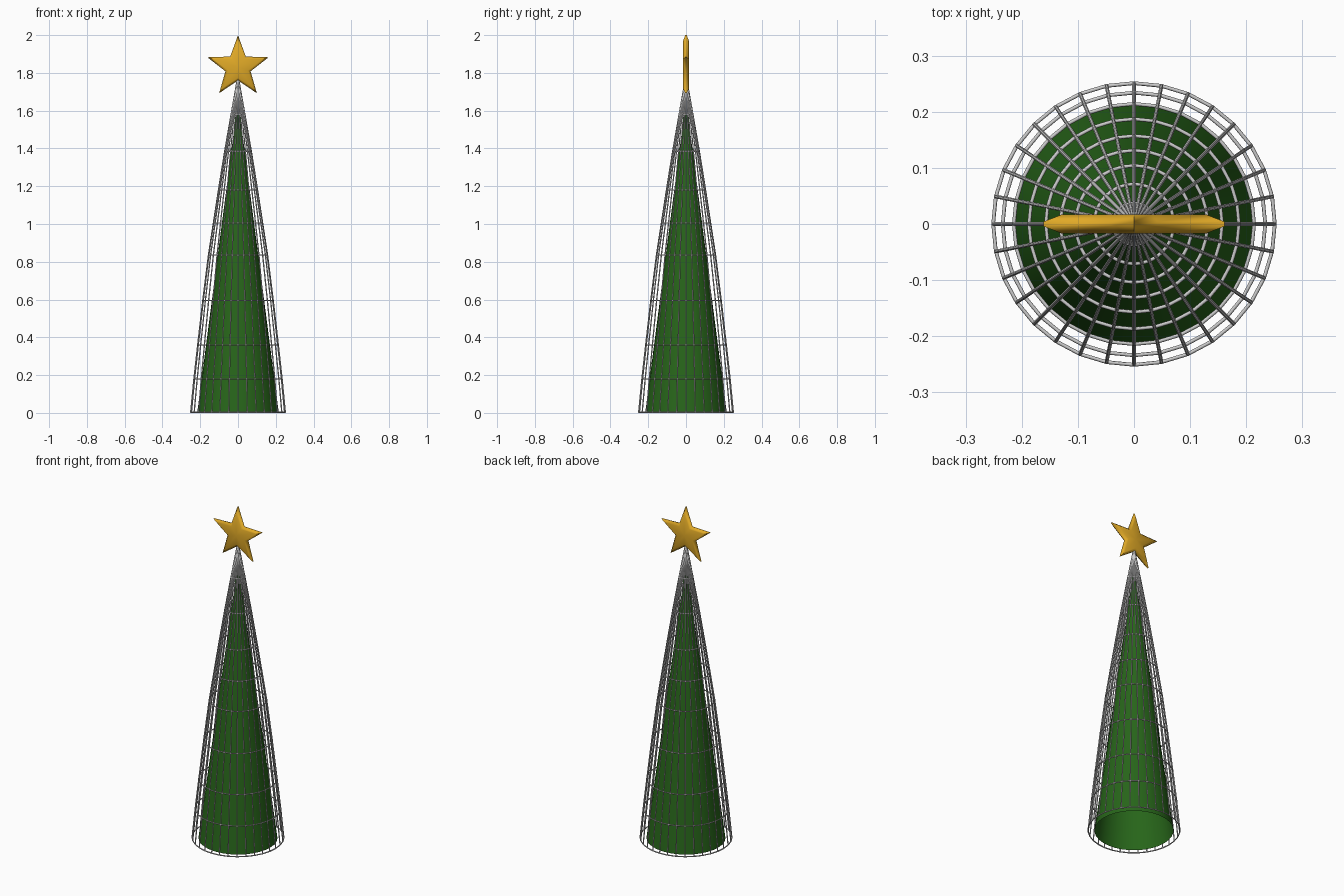
import bpy, bmesh
from math import sin, cos, pi

if "Cube" in bpy.data.objects:
    bpy.data.objects.remove(bpy.data.objects["Cube"])

SEG = 32


def material(name, rgb):
    m = bpy.data.materials.new(name)
    m.diffuse_color = (*rgb, 1)
    m.use_nodes = True
    m.node_tree.nodes["Principled BSDF"].inputs["Base Color"].default_value = m.diffuse_color
    return m


def mesh_object(name, bm, mat, angle):
    bmesh.ops.recalc_face_normals(bm, faces=bm.faces)
    me = bpy.data.meshes.new(name)
    bm.to_mesh(me)
    bm.free()
    me.materials.append(mat)
    ob = bpy.data.objects.new(name, me)
    bpy.context.collection.objects.link(ob)
    bpy.context.view_layer.objects.active = ob
    ob.select_set(True)
    bpy.ops.object.shade_smooth_by_angle(angle=angle)
    ob.select_set(False)
    return ob


# Wire cage: slightly bulging cone of meridian wires and hoops
profile = [(0.251, 0.0035), (0.234, 0.18), (0.214, 0.36), (0.187, 0.595),
           (0.157, 0.835), (0.131, 1.005), (0.104, 1.18), (0.071, 1.385),
           (0.037, 1.58), (0.004, 1.765)]
cage = bpy.data.curves.new("wire_cage", 'CURVE')
cage.dimensions = '3D'
cage.bevel_depth = 0.0033
cage.bevel_resolution = 1
cage.use_fill_caps = True


def wire(points, closed):
    s = cage.splines.new('POLY')
    s.points.add(len(points) - 1)
    for p, co in zip(s.points, points):
        p.co = (*co, 1)
    s.use_cyclic_u = closed


angles = [2 * pi * i / SEG for i in range(SEG)]
for a in angles:
    wire([(r * cos(a), r * sin(a), z) for r, z in profile], False)
for r, z in profile[:-1]:
    wire([(r * cos(a), r * sin(a), z) for a in angles], True)
cage_ob = bpy.data.objects.new("wire_cage", cage)
bpy.context.collection.objects.link(cage_ob)
bpy.context.view_layer.objects.active = cage_ob
cage_ob.select_set(True)
bpy.ops.object.convert(target='MESH')
bpy.context.object.select_set(False)

# Green inner cone, open at the base
bm = bmesh.new()
bmesh.ops.create_cone(bm, cap_ends=False, segments=SEG,
                      radius1=0.216, radius2=0.001, depth=1.65)
bmesh.ops.translate(bm, verts=bm.verts, vec=(0, 0, 0.825))
mesh_object("inner_cone", bm, material("green", (0.02, 0.13, 0.01)), 0.6)

# Gold star: bevelled front and back around a thin rim
bm = bmesh.new()
loops = []
for tip, notch, y in [(0.135, 0.0555, -0.017), (0.17, 0.07, -0.004),
                      (0.17, 0.07, 0.004), (0.135, 0.0555, 0.017)]:
    loops.append([bm.verts.new(((notch if i % 2 else tip) * sin(i * pi / 5), y,
                                1.83 + (notch if i % 2 else tip) * cos(i * pi / 5)))
                  for i in range(10)])
for a, b in zip(loops, loops[1:]):
    for i in range(10):
        j = (i + 1) % 10
        bm.faces.new((a[i], a[j], b[j], b[i]))
for loop, y in ((loops[0], -0.017), (loops[-1], 0.017)):
    c = bm.verts.new((0, y, 1.83))
    for i in range(10):
        bm.faces.new((loop[i], loop[(i + 1) % 10], c))
mesh_object("star", bm, material("gold", (0.75, 0.4, 0.02)), 0.9)
